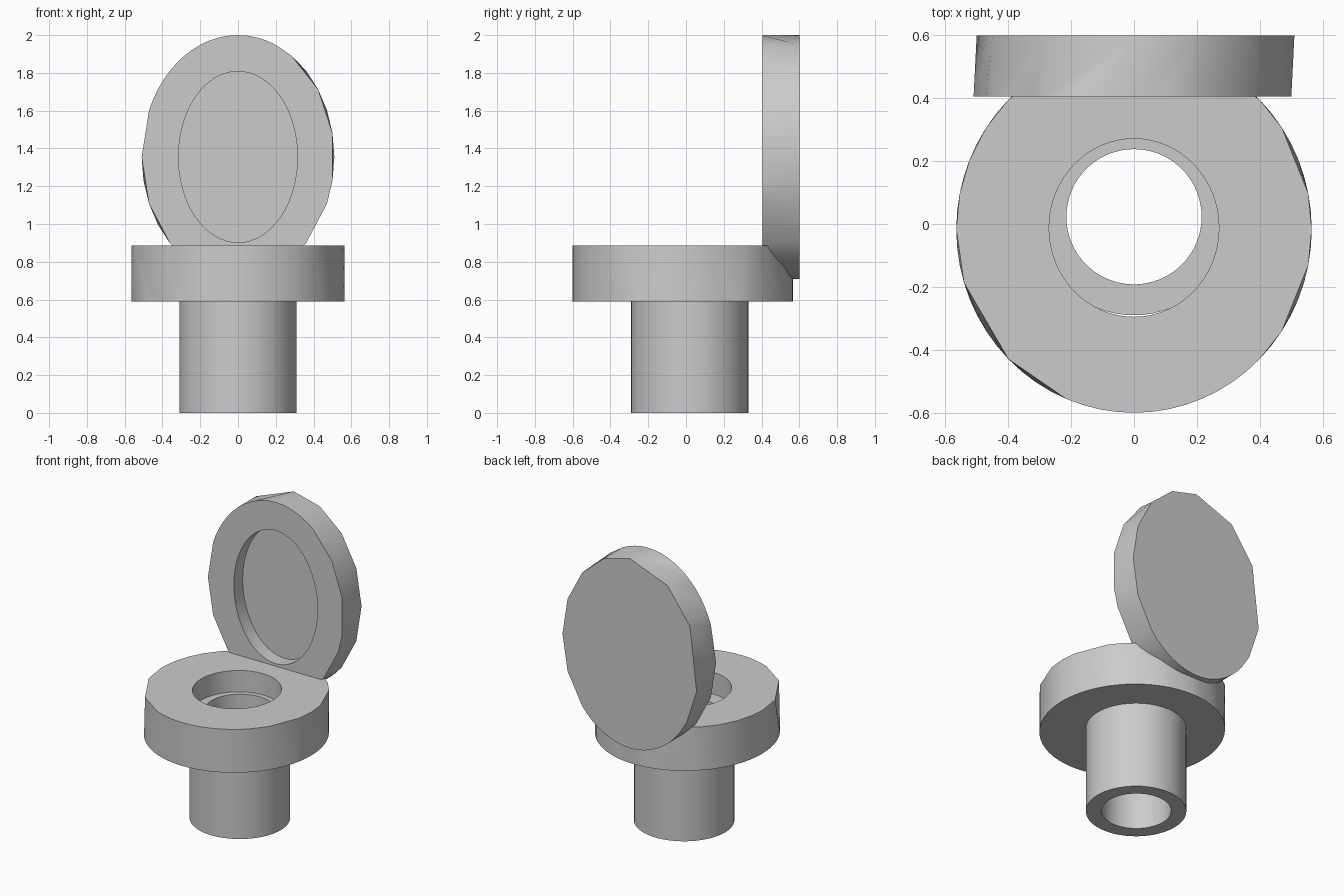
import bpy
import bmesh
from math import cos, sin, tau, radians

if "Cube" in bpy.data.objects:
    bpy.data.objects.remove(bpy.data.objects["Cube"], do_unlink=True)

ceramic = bpy.data.materials.new("light_grey_ceramic")
ceramic.use_nodes = True
GREY = (0.6, 0.6, 0.6, 1)
ceramic.diffuse_color = GREY
ceramic.node_tree.nodes["Principled BSDF"].inputs["Base Color"].default_value = GREY


def run(first, last):
    """Finely spaced rim steps; 32 steps make a full turn."""
    return [first + k / 2 for k in range(int((last - first) * 2) + 1)]


ROUND = run(0, 31.5)


def flat_ring(steps, rx, ry, cy, z):
    """Oval ring lying level at height z."""
    return steps, [(rx * cos(s * tau / 32), cy + ry * sin(s * tau / 32), z) for s in steps]


def upright_ring(steps, rx, rz, y, cz=1.355):
    """Oval ring standing upright at depth y."""
    return steps, [(rx * cos(s * tau / 32), y, cz + rz * sin(s * tau / 32)) for s in steps]


def zip_rings(bm, a, b):
    """Join two rings by angle, whatever their vertex counts."""
    (sa, va), (sb, vb) = a, b
    i = j = 0
    na, nb = len(va), len(vb)
    while i < na or j < nb:
        next_a = sa[(i + 1) % na] + 32 * ((i + 1) // na)
        next_b = sb[(j + 1) % nb] + 32 * ((j + 1) // nb)
        p, q = va[i % na], vb[j % nb]
        if i < na and j < nb and next_a == next_b:
            bm.faces.new((p, va[(i + 1) % na], vb[(j + 1) % nb], q))
            i, j = i + 1, j + 1
        elif j >= nb or (i < na and next_a < next_b):
            bm.faces.new((p, va[(i + 1) % na], q))
            i += 1
        else:
            bm.faces.new((p, vb[(j + 1) % nb], q))
            j += 1


def build(name, rings, closed):
    """Skin a chain of rings; close it into a tube or cap both ends."""
    bm = bmesh.new()
    loops = [(s, [bm.verts.new(c) for c in pts]) for s, pts in rings]
    for a, b in zip(loops, loops[1:]):
        zip_rings(bm, a, b)
    if closed:
        zip_rings(bm, loops[-1], loops[0])
    else:
        bm.faces.new(loops[0][1])
        bm.faces.new(loops[-1][1])
    bmesh.ops.recalc_face_normals(bm, faces=bm.faces)
    mesh = bpy.data.meshes.new(name)
    bm.to_mesh(mesh)
    bm.free()
    mesh.materials.append(ceramic)
    obj = bpy.data.objects.new(name, mesh)
    bpy.context.collection.objects.link(obj)
    bpy.ops.object.select_all(action='DESELECT')
    obj.select_set(True)
    bpy.context.view_layer.objects.active = obj
    bpy.ops.object.shade_smooth_by_angle(angle=radians(30))


# Hollow pedestal tube, its top sitting inside the bowl as a step
build("pedestal", [
    flat_ring(ROUND, 0.31, 0.31, 0.02, 0),
    flat_ring(ROUND, 0.31, 0.31, 0.02, 0.74),
    flat_ring(ROUND, 0.215, 0.215, 0.023, 0.74),
    flat_ring(ROUND, 0.215, 0.215, 0.023, 0),
], True)

# Thick bowl ring with a chipped upper rim and a through bore
bowl_rim = [0, 1, 3, 4, 6, 8, 10, 12, 13, 14, 15, 16, 17.5, 20] + run(22, 28) + [29, 31]
build("bowl", [
    flat_ring(ROUND, 0.565, 0.583, -0.017, 0.59),
    flat_ring(bowl_rim, 0.565, 0.583, -0.017, 0.885),
    flat_ring(ROUND, 0.27, 0.283, -0.012, 0.885),
    flat_ring(ROUND, 0.27, 0.283, -0.012, 0.59),
], True)

# Upright lid with facetted rims and a shallow oval recess in front
lid_back = [0, 2, 4, 6, 8, 11, 13.5, 17, 19] + run(20, 28) + [30]
lid_front = [1, 3, 5] + run(6, 14) + [16, 18] + run(20, 28) + [30, 31]
build("lid", [
    upright_ring(lid_back, 0.51, 0.645, 0.6),
    upright_ring(lid_front, 0.51, 0.645, 0.405),
    upright_ring(ROUND, 0.315, 0.453, 0.405),
    upright_ring(ROUND, 0.315, 0.453, 0.5),
], False)
